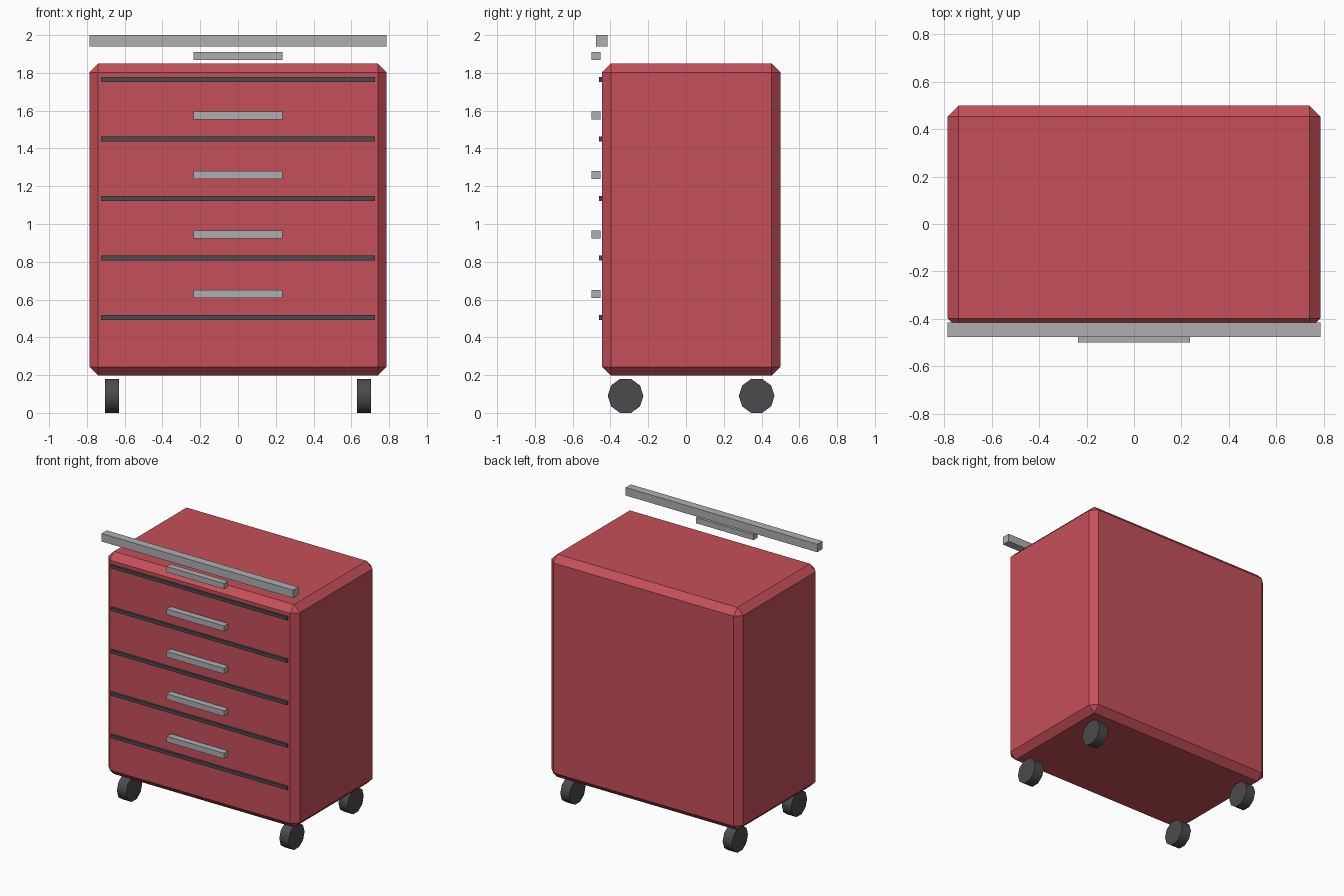
import bpy, math

if "Cube" in bpy.data.objects:
    bpy.data.objects.remove(bpy.data.objects["Cube"])


def material(name, color):
    m = bpy.data.materials.new(name)
    m.diffuse_color = (*color, 1)
    m.use_nodes = True
    m.node_tree.nodes["Principled BSDF"].inputs["Base Color"].default_value = m.diffuse_color
    return m


red = material("red_paint", (0.56, 0.08, 0.10))
dark = material("dark_rubber", (0.07, 0.07, 0.075))
steel = material("steel", (0.42, 0.43, 0.44))


def box(name, x, y, z, mat):
    """Box from (min, max) ranges on each axis."""
    bpy.ops.mesh.primitive_cube_add(size=1, location=[(a + b) / 2 for a, b in (x, y, z)])
    o = bpy.context.object
    o.name = name
    o.scale = [b - a for a, b in (x, y, z)]
    bpy.ops.object.transform_apply(location=False, rotation=False, scale=True)
    o.data.materials.append(mat)
    return o


# Chamfered cabinet body
body = box("cabinet_body", (-0.787, 0.787), (-0.445, 0.5), (0.197, 1.85), red)
bevel = body.modifiers.new("chamfer", 'BEVEL')
bevel.width = 0.047
bevel.segments = 1

# Drawer gaps and handles
for i in range(5):
    gap = 0.505 + 0.315 * i
    handle = 0.63 + 0.315 * i
    box(f"drawer_gap_{i + 1}", (-0.724, 0.724), (-0.461, -0.44),
        (gap - 0.012, gap + 0.012), dark)
    box(f"drawer_handle_{i + 1}", (-0.236, 0.236), (-0.5, -0.453),
        (handle - 0.021, handle + 0.021), steel)

# Push bar above the front edge
box("push_bar", (-0.787, 0.787), (-0.477, -0.416), (1.941, 2.0), steel)

# Ten-sided caster wheels
R = 0.0945
for sx, side in ((-1, "left"), (1, "right")):
    for y, end in ((-0.32, "front"), (0.374, "back")):
        bpy.ops.mesh.primitive_cylinder_add(
            vertices=10, radius=R, depth=0.076,
            location=(sx * 0.667, y, R * math.cos(math.pi / 10)),
            rotation=(0, math.pi / 2, 0))
        wheel = bpy.context.object
        wheel.name = f"wheel_{end}_{side}"
        wheel.data.materials.append(dark)
        bpy.ops.object.shade_smooth_by_angle(angle=math.radians(40))
